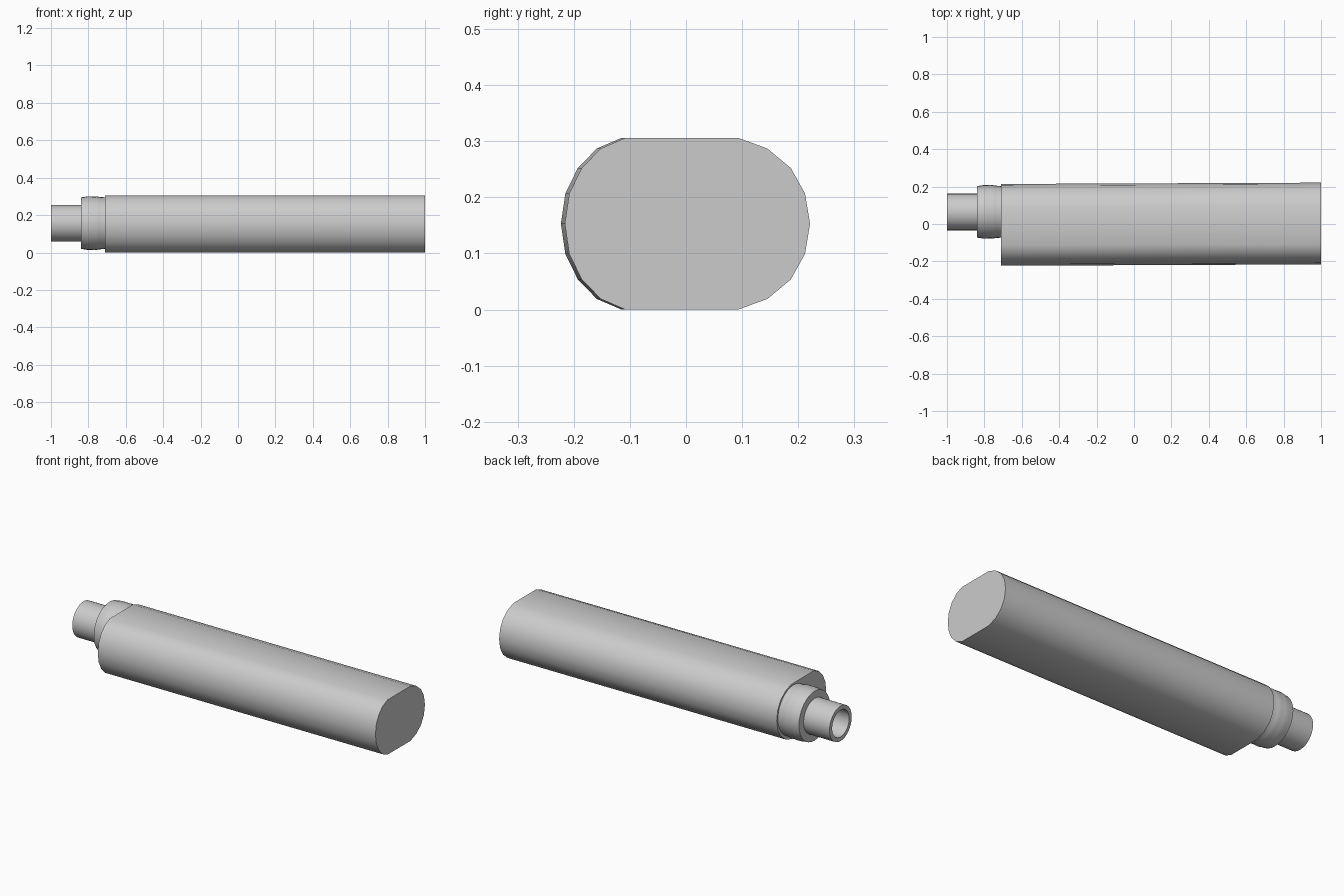
import bpy, bmesh, math

if "Cube" in bpy.data.objects:
    bpy.data.objects.remove(bpy.data.objects["Cube"])

def finish(name, bm):
    bmesh.ops.recalc_face_normals(bm, faces=bm.faces)
    mesh = bpy.data.meshes.new(name)
    bm.to_mesh(mesh)
    bm.free()
    ob = bpy.data.objects.new(name, mesh)
    bpy.context.collection.objects.link(ob)
    bpy.ops.object.select_all(action='DESELECT')
    ob.select_set(True)
    bpy.context.view_layer.objects.active = ob
    bpy.ops.object.shade_smooth_by_angle(angle=math.radians(35))
    return ob

def lathe(name, profile, cy, cz, sides=32):
    """Revolve (x, radius) points around an axis along x; zero radius closes an end."""
    bm = bmesh.new()
    rings = []
    for x, r in profile:
        if r == 0:
            rings.append([bm.verts.new((x, cy, cz))] * sides)
        else:
            rings.append([bm.verts.new((x, cy + r * math.cos(2 * math.pi * i / sides),
                                        cz + r * math.sin(2 * math.pi * i / sides)))
                          for i in range(sides)])
    for a, b in zip(rings, rings[1:]):
        for i in range(sides):
            j = (i + 1) % sides
            bm.faces.new(list(dict.fromkeys((a[i], a[j], b[j], b[i]))))
    return finish(name, bm)

# Main body: flat-topped oval section, very slightly slanted along its length
mid = 0.153
right = [(0.221, 0), (0.212, 0.054), (0.187, 0.099), (0.145, 0.134), (0.093, 0.153)]
left = [(-0.108, 0.153), (-0.152, 0.134), (-0.186, 0.099), (-0.208, 0.054), (-0.216, 0)]
upper = right + left
section = [(y, mid + h) for y, h in upper] + [(y, mid - h) for y, h in reversed(upper) if h]
bm = bmesh.new()
ends = [[bm.verts.new((x, y + shift, z)) for y, z in section]
        for x, shift in ((-0.71, -0.007), (1.0, 0.0))]
n = len(section)
for i in range(n):
    j = (i + 1) % n
    bm.faces.new((ends[0][i], ends[0][j], ends[1][j], ends[1][i]))
for ring in ends:
    bm.faces.new(ring)
finish("body", bm)

# Collar with a soft bulge and shallow groove
lathe("collar", [(-0.84, 0), (-0.84, 0.138), (-0.82, 0.140), (-0.805, 0.143), (-0.785, 0.143),
                 (-0.77, 0.142), (-0.755, 0.143), (-0.745, 0.141), (-0.73, 0.139),
                 (-0.71, 0.138), (-0.71, 0)], 0.065, 0.157)

# Hollow end tube
lathe("end_tube", [(-0.83, 0.098), (-1.0, 0.098), (-1.0, 0.075), (-0.845, 0.075), (-0.845, 0)],
      0.064, 0.157)
